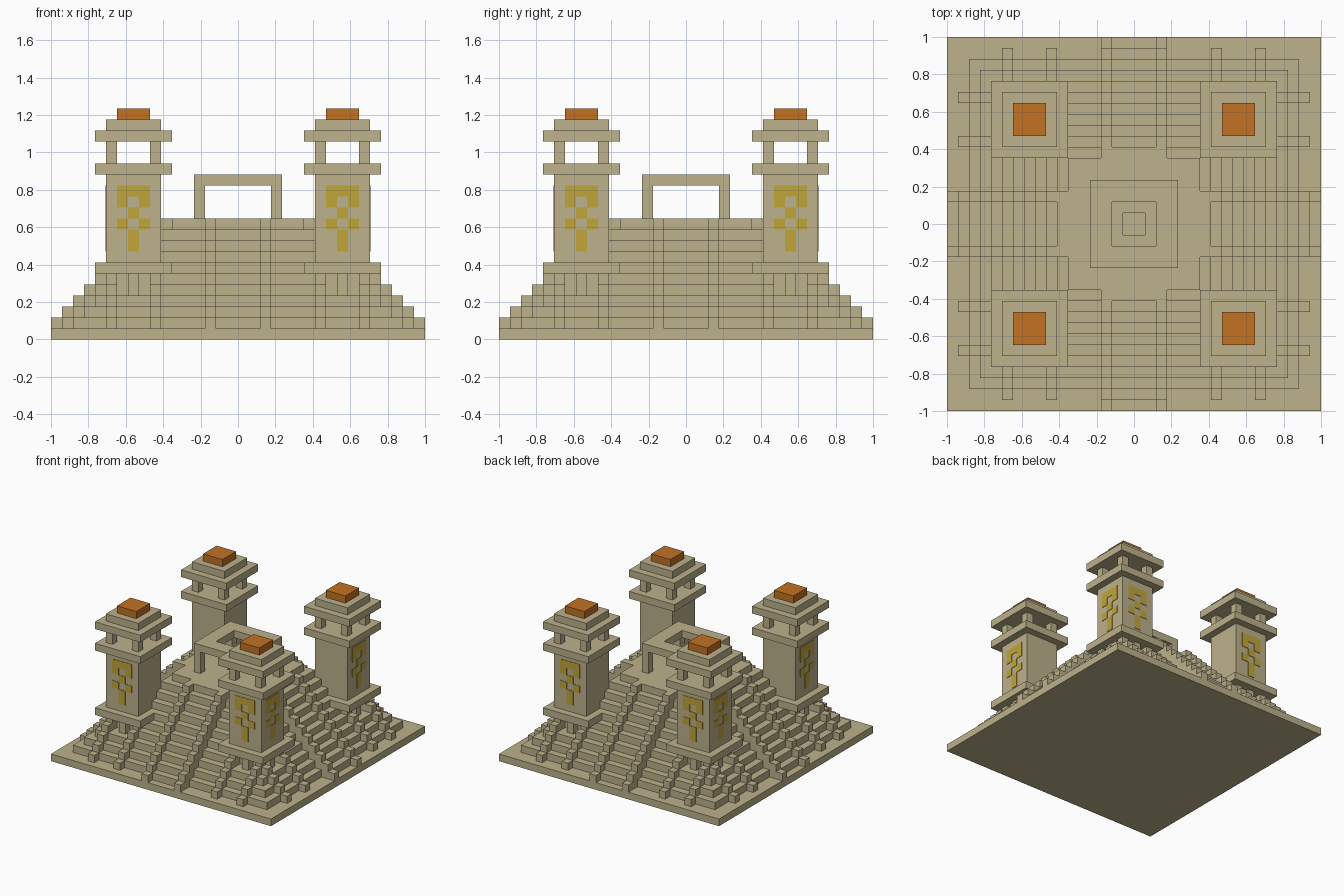
import bpy
import bmesh
from mathutils import Matrix, Vector
from math import radians

if "Cube" in bpy.data.objects:
    bpy.data.objects.remove(bpy.data.objects["Cube"], do_unlink=True)

U = 1 / 17      # one building block


def material(name, color):
    mat = bpy.data.materials.new(name)
    mat.use_nodes = True
    mat.diffuse_color = (*color, 1)
    bsdf = mat.node_tree.nodes["Principled BSDF"]
    bsdf.inputs["Base Color"].default_value = (*color, 1)
    bsdf.inputs["Roughness"].default_value = 0.9
    return mat


STONE = material("sandstone", (0.51, 0.445, 0.262))
ORANGE = material("orange", (0.54, 0.17, 0.016))
GOLD = material("gold", (0.53, 0.38, 0.042))


def build(name, boxes, mat, turns=(0,)):
    """Make one object from boxes (x0, x1, y0, y1, z0, z1) in blocks, repeated by quarter turns."""
    bm = bmesh.new()
    for turn in turns:
        rot = Matrix.Rotation(radians(90 * turn), 4, 'Z')
        for x0, x1, y0, y1, z0, z1 in boxes:
            mid = Vector((x0 + x1, y0 + y1, z0 + z1)) * U / 2
            size = Vector((x1 - x0, y1 - y0, z1 - z0)) * U
            m = rot @ Matrix.Translation(mid) @ Matrix.Diagonal((*size, 1))
            bmesh.ops.create_cube(bm, size=1, matrix=m)
    mesh = bpy.data.meshes.new(name)
    bm.to_mesh(mesh)
    bm.free()
    mesh.materials.append(mat)
    obj = bpy.data.objects.new(name, mesh)
    bpy.context.collection.objects.link(obj)
    return obj


def square(half, z0, z1):
    return (-half, half, -half, half, z0, z1)


def frame(outer, inner, z0, z1):
    """Square ring made of four boxes."""
    return [(-outer, outer, s, e, z0, z1) for s, e in ((-outer, -inner), (inner, outer))] + \
           [(s, e, -inner, inner, z0, z1) for s, e in ((-outer, -inner), (inner, outer))]


SIDES = range(4)

# Ground slab and stepped pyramid; the fourth tier is notched under the towers
build("ground_slab", [square(17, 0, 1)], STONE)
for k in range(1, 10):
    half = 11 if k == 4 else 16 - k
    build(f"pyramid_tier_{k}", [square(half, k, k + 1)], STONE)
build("pyramid_tier_4_edge", [(-8, 8, -12, -11, 4, 5)], STONE, SIDES)
build("pyramid_top_with_pit", frame(6, 1, 10, 11), STONE)

# Stairs with raised side walls on all four sides
build("stairs", [(-2, 2, k - 17, -5, k, k + 1) for k in range(1, 11)], STONE, SIDES)
build("stair_side_walls",
      [(x, x + 1, k - 18, -5, k, k + 1) for k in range(1, 11) for x in (-3, 2)],
      STONE, SIDES)

# Narrow stepped ridges leading up to the towers
build("corner_ridges",
      [(x, x + 1, k - 17, -11, k, k + 1) for k in range(1, 6) for x in (-12, -8, 7, 11)],
      STONE, SIDES)
build("arcade_posts", [(x, x + 1, -12, -11, 4, 6) for x in (-10, 9)], STONE, SIDES)

# Open shrine on the top, with a hole in its roof
build("shrine_posts", [(-4, -3, -4, -3, 11, 14)], STONE, SIDES)
build("shrine_roof", frame(4, 2, 14, 15), STONE)


def tower_block(inset, z0, z1):
    return (-13 + inset, -6 - inset, -13 + inset, -6 - inset, z0, z1)


# Corner towers
build("tower_platforms", [tower_block(0, 6, 7)], STONE, SIDES)
build("tower_shafts", [tower_block(1, 7, 15)], STONE, SIDES)
build("tower_balconies", [tower_block(0, 15, 16)], STONE, SIDES)
build("balcony_posts",
      [(x, x + 1, y, y + 1, 16, 18) for x in (-12, -8) for y in (-12, -8)],
      STONE, SIDES)
build("tower_roofs", [tower_block(0, 18, 19), tower_block(1, 19, 20)], STONE, SIDES)
build("tower_caps", [tower_block(2, 20, 21)], ORANGE, SIDES)

# Gold emblems on the outer tower faces: columns from the tower's left edge, heights
EMBLEM = [(0, 3, 13, 14), (0, 1, 12, 13), (2, 3, 12, 13), (1, 2, 11, 12),
          (0, 1, 10, 11), (2, 3, 10, 11), (1, 2, 8, 10)]
build("tower_emblems",
      [(c + a, c + b, -12.06, -11.98, z0, z1) for c in (-11, 8) for a, b, z0, z1 in EMBLEM],
      GOLD, SIDES)
